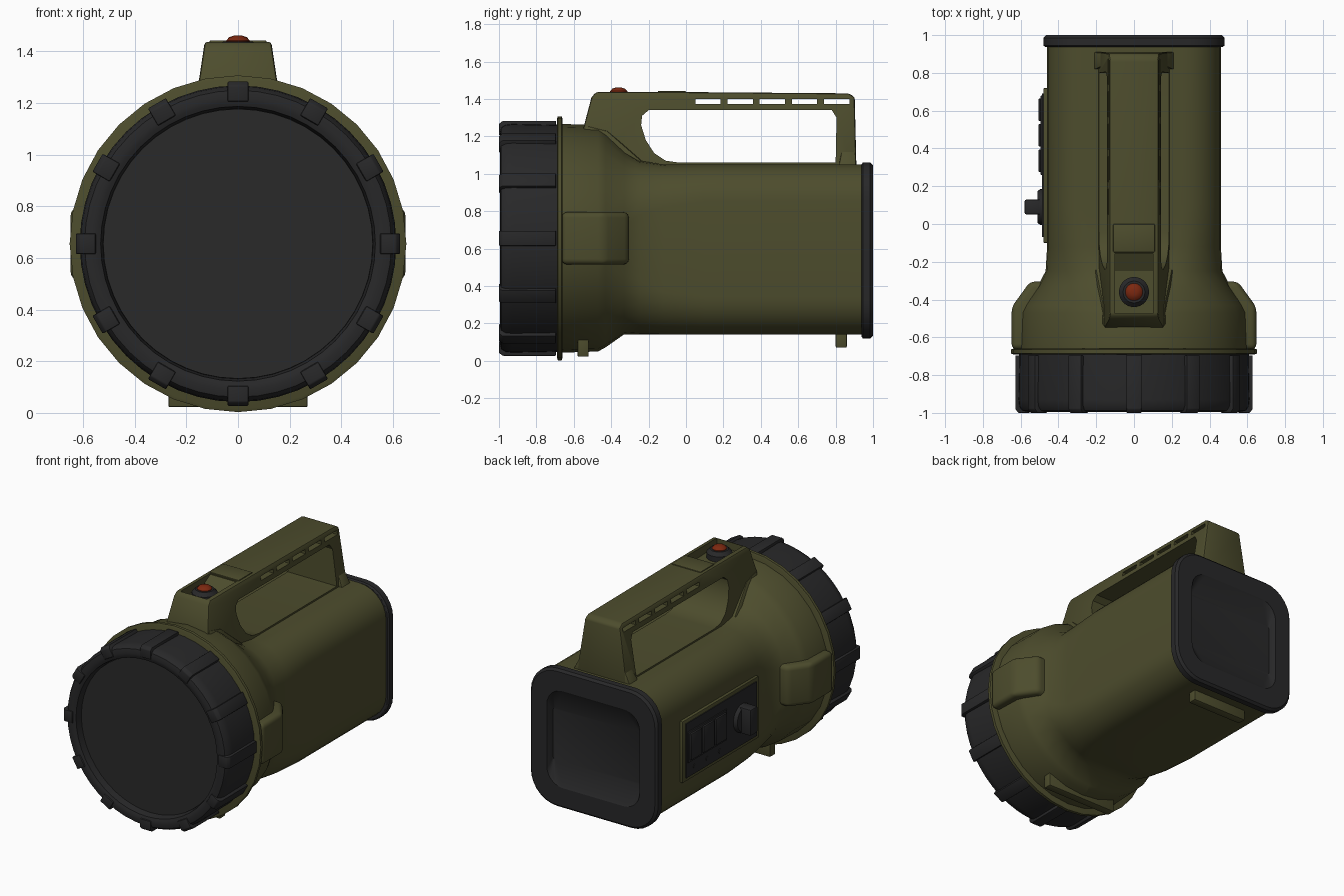
import bpy, bmesh, math
from mathutils import Matrix, Vector

if "Cube" in bpy.data.objects:
    bpy.data.objects.remove(bpy.data.objects["Cube"])


def material(name, rgb):
    m = bpy.data.materials.new(name)
    m.use_nodes = True
    m.diffuse_color = (*rgb, 1)
    bsdf = m.node_tree.nodes["Principled BSDF"]
    bsdf.inputs["Base Color"].default_value = (*rgb, 1)
    bsdf.inputs["Roughness"].default_value = 0.6
    return m


OLIVE = material("olive_plastic", (0.074, 0.073, 0.026))
BLACK = material("black_rubber", (0.021, 0.021, 0.022))
GLASS = material("dark_lens", (0.023, 0.023, 0.023))
RED = material("red_button", (0.2, 0.021, 0.005))
LENS_Z = 0.655
BODY_Z = 0.595


def finish(name, bm, mat, bevel=0, segments=2, angle=35):
    bmesh.ops.recalc_face_normals(bm, faces=bm.faces)
    mesh = bpy.data.meshes.new(name)
    bm.to_mesh(mesh)
    bm.free()
    mesh.materials.append(mat)
    ob = bpy.data.objects.new(name, mesh)
    bpy.context.collection.objects.link(ob)
    select(ob)
    if bevel:
        mod = ob.modifiers.new("soft_edges", "BEVEL")
        mod.width, mod.segments = bevel, segments
        bpy.ops.object.modifier_apply(modifier=mod.name)
    bpy.ops.object.shade_smooth_by_angle(angle=math.radians(angle))
    return ob


def select(ob):
    bpy.ops.object.select_all(action="DESELECT")
    ob.select_set(True)
    bpy.context.view_layer.objects.active = ob


def loft(name, rings, mat, **kw):
    """Skin a list of closed point rings and cap both ends."""
    bm = bmesh.new()
    loops = [[bm.verts.new(p) for p in ring] for ring in rings]
    n = len(loops[0])
    for a, b in zip(loops, loops[1:]):
        for i in range(n):
            j = (i + 1) % n
            bm.faces.new((a[i], a[j], b[j], b[i]))
    bm.faces.new(loops[0])
    bm.faces.new(loops[-1])
    return finish(name, bm, mat, **kw)


def section(y, cz, hx, hz, r, steps=8):
    """Rounded rectangle across the y axis; a circle when r equals both halves."""
    pts = []
    for q, (sx, sz) in enumerate([(1, 1), (-1, 1), (-1, -1), (1, -1)]):
        for k in range(steps):
            a = math.pi / 2 * (q + k / (steps - 1))
            pts.append((sx * (hx - r) + r * math.cos(a), y,
                        cz + sz * (hz - r) + r * math.sin(a)))
    return pts


def disc(y, r, n=48):
    return [(r * math.cos(2 * math.pi * i / n), y,
             LENS_Z + r * math.sin(2 * math.pi * i / n)) for i in range(n)]


def side_prism(name, profile, width, mat, **kw):
    """Extrude a (y, z) profile sideways; width is a function of z."""
    return loft(name, [[(s * width(z), y, z) for y, z in profile] for s in (-1, 1)], mat, **kw)


def box(name, lo, hi, mat, bevel=0.0):
    bm = bmesh.new()
    bmesh.ops.create_cube(bm, size=1)
    lo, hi = Vector(lo), Vector(hi)
    for v in bm.verts:
        v.co = (lo + hi) / 2 + v.co * (hi - lo)
    return finish(name, bm, mat, bevel)


def cut(target, cutter):
    select(target)
    mod = target.modifiers.new("cut", "BOOLEAN")
    mod.object, mod.solver = cutter, "EXACT"
    bpy.ops.object.modifier_apply(modifier=mod.name)
    bpy.data.objects.remove(cutter)


# Round bell blending into the square battery case
body = [section(-0.68, LENS_Z, 0.612, 0.612, 0.612),
        section(-0.47, LENS_Z, 0.605, 0.605, 0.605),
        section(-0.43, 0.652, 0.585, 0.58, 0.57),
        section(-0.33, 0.632, 0.51, 0.49, 0.4),
        section(-0.25, 0.605, 0.468, 0.465, 0.29),
        section(-0.12, BODY_Z, 0.46, 0.455, 0.23),
        section(0.1, BODY_Z, 0.46, 0.455, 0.2),
        section(0.95, BODY_Z, 0.46, 0.455, 0.2)]
loft("body", body, OLIVE, angle=40)
loft("bell_flange", [disc(y, r, 32) for y, r in
                     [(-0.69, 0.64), (-0.685, 0.652), (-0.665, 0.652), (-0.66, 0.64)]], OLIVE)

# Rubber back plate with a recess that slopes at top and bottom
z = 0.59
loft("back_plate", [section(0.938, z, 0.47, 0.46, 0.19), section(0.945, z, 0.48, 0.47, 0.2),
                    section(0.985, z, 0.48, 0.47, 0.2), section(1.0, z, 0.465, 0.455, 0.19),
                    section(1.0, z, 0.35, 0.33, 0.12), section(0.992, z, 0.345, 0.315, 0.1),
                    section(0.952, z, 0.335, 0.18, 0.02)], BLACK, angle=22)

# Rubber lens bezel, sunken flat lens and grip ribs
loft("lens_bezel", [disc(y, r) for y, r in
                    [(-0.69, 0.608), (-0.93, 0.613), (-0.965, 0.609), (-0.988, 0.594),
                     (-0.995, 0.565), (-0.99, 0.545), (-0.985, 0.532), (-0.93, 0.523)]],
     BLACK, angle=30)
loft("lens", [disc(-0.92, 0.524), disc(-0.942, 0.522)], GLASS)
for i in range(12):
    rib = loft(f"bezel_rib_{i + 1}",
               [[(s * 0.04, y, LENS_Z + r) for y, r in
                 [(-0.695, 0.58), (-0.695, 0.628), (-0.98, 0.628), (-1.0, 0.612),
                  (-1.0, 0.552), (-0.97, 0.545)]]
                for s in (-1, 1)], BLACK, bevel=0.005)
    turn = Matrix.Rotation(math.tau * i / 12, 4, "Y")
    centre = Matrix.Translation((0, 0, LENS_Z))
    rib.data.transform(centre @ turn @ centre.inverted())

# Latches on both sides of the bell
for side, s in (("left", 1), ("right", -1)):
    outline = [(0.5, -0.665), (0.648, -0.665), (0.648, -0.44), (0.55, -0.305), (0.42, -0.305)]
    loft(f"{side}_latch", [[(s * x, y, zz) for x, y in outline] for zz in (0.515, 0.795)],
         OLIVE, bevel=0.03, segments=4)

# Feet
box("front_foot", (-0.27, -0.58, 0.022), (0.27, -0.52, 0.16), OLIVE, 0.008)
box("rear_foot", (-0.21, 0.8, 0.07), (0.21, 0.86, 0.17), OLIVE, 0.008)


# Carry handle, tapering towards the top
def taper(zz):
    return 0.13 + (1.43 - zz) * 0.15


handle = side_prism("handle", [(-0.56, 1.0), (-0.55, 1.24), (-0.505, 1.41), (-0.48, 1.437),
                               (-0.02, 1.437), (0.87, 1.43), (0.902, 1.41), (0.912, 1.0)],
                    taper, OLIVE, bevel=0.012)
opening = [(-0.2, 1.34), (-0.235, 1.31), (-0.24, 1.26), (-0.215, 1.18), (-0.17, 1.11),
           (-0.11, 1.07), (-0.04, 1.06), (0.8, 1.06), (0.805, 1.3), (0.78, 1.34)]
cut(handle, side_prism("opening_cutter", opening, lambda zz: 0.4, OLIVE))
for i in range(5):
    y = 0.05 + 0.172 * i
    cut(handle, box("slot_cutter", (-0.4, y, 1.372), (0.4, y + 0.135, 1.4), OLIVE))
cut(handle, side_prism("thumb_cutter", [(-0.475, 1.5), (-0.475, 1.385), (-0.25, 1.378),
                                        (-0.155, 1.43), (-0.155, 1.5)],
                       lambda zz: 0.1, OLIVE))
select(handle)
bpy.ops.object.shade_smooth_by_angle(angle=math.radians(30))
box("thumb_rest", (-0.11, -0.15, 1.42), (0.11, 0.0, 1.443), OLIVE, 0.005)

# Flared shoulders beside the front and rear handle posts
side_prism("front_shoulder", [(-0.54, 1.0), (-0.54, 1.26), (-0.42, 1.23), (-0.22, 1.055),
                              (-0.22, 1.0)],
           lambda zz: 0.16 + (1.26 - zz) * 0.23, OLIVE, bevel=0.012)
side_prism("rear_shoulder", [(0.82, 1.0), (0.82, 1.06), (0.835, 1.13), (0.905, 1.13),
                             (0.912, 1.0)],
           lambda zz: 0.17 + (1.13 - zz) * 0.5, OLIVE, bevel=0.006)


def turned(name, profile, centre, mat, axis=None, n=24):
    """Lathe a (radius, height) profile upwards, or along -x."""
    rings = []
    for r, h in profile:
        ring = [Vector((r * math.cos(math.tau * i / n), r * math.sin(math.tau * i / n), h))
                for i in range(n)]
        if axis == "-x":
            ring = [Vector((-p.z, p.x, p.y)) for p in ring]
        rings.append([p + Vector(centre) for p in ring])
    return loft(name, rings, mat)


# Power button
turned("button_collar", [(0.08, 0), (0.08, 0.045), (0.058, 0.068)], (0, -0.36, 1.37), BLACK)
turned("power_button", [(0.046, 0), (0.046, 0.037), (0.034, 0.05), (0.015, 0.056)],
       (0, -0.36, 1.405), RED)

# Control panel on the right side: frame, keys, indicator dots and knob
box("panel_frame", (-0.48, -0.1, 0.375), (-0.4, 0.72, 0.795), OLIVE, 0.006)
box("panel_face", (-0.486, -0.07, 0.4), (-0.46, 0.69, 0.77), BLACK)
box("key_bed", (-0.494, 0.26, 0.5), (-0.47, 0.68, 0.71), BLACK, 0.004)
for i in range(3):
    y = 0.275 + 0.135 * i
    box(f"panel_key_{i + 1}", (-0.506, y, 0.515), (-0.47, y + 0.12, 0.695), BLACK, 0.008)
    turned(f"indicator_{i + 1}", [(0.015, 0), (0.015, 0.02)], (-0.47, y + 0.057, 0.45),
           BLACK, "-x", 10)
turned("knob_base", [(0.095, 0), (0.095, 0.03), (0.085, 0.045)], (-0.465, 0.09, 0.585), BLACK, "-x")
box("knob_grip", (-0.58, 0.05, 0.495), (-0.48, 0.13, 0.675), BLACK, 0.012)
